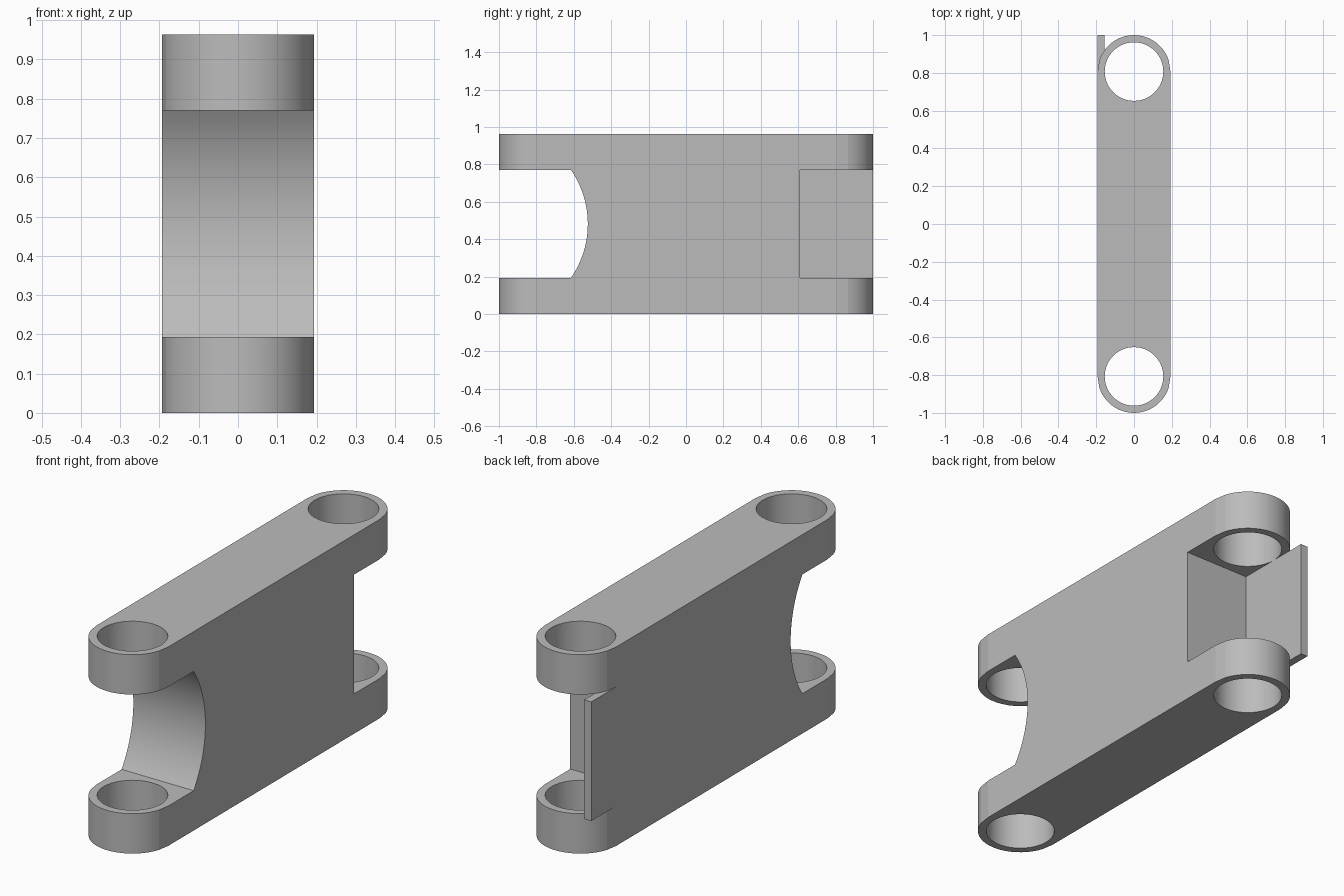
import bpy, bmesh
from math import sin, cos, asin, radians
from mathutils import Vector

if "Cube" in bpy.data.objects:
    bpy.data.objects.remove(bpy.data.objects["Cube"], do_unlink=True)

R = 0.193          # half width and lug radius
END = 1.0 - R      # lug centre distance
H = 0.963          # overall height
LOW, HIGH = R, H - R
HOLE = 0.155
BACK = 0.61        # inner wall of the back notch

grey = bpy.data.materials.new("light_grey")
grey.use_nodes = True
colour = (0.5, 0.5, 0.5, 1)
grey.diffuse_color = colour
grey.node_tree.nodes["Principled BSDF"].inputs["Base Color"].default_value = colour


def prism(name, points, offset):
    """Extrude a closed outline of 3D points by an offset vector."""
    bm = bmesh.new()
    face = bm.faces.new([bm.verts.new(p) for p in points])
    moved = bmesh.ops.extrude_face_region(bm, geom=[face])["geom"]
    verts = [v for v in moved if isinstance(v, bmesh.types.BMVert)]
    bmesh.ops.translate(bm, verts=verts, vec=Vector(offset))
    bmesh.ops.recalc_face_normals(bm, faces=bm.faces)
    mesh = bpy.data.meshes.new(name)
    bm.to_mesh(mesh)
    bm.free()
    mesh.materials.append(grey)
    obj = bpy.data.objects.new(name, mesh)
    bpy.context.collection.objects.link(obj)
    return obj


def box(name, x0, x1, y0, y1, z0, z1):
    outline = [(x0, y0, z0), (x1, y0, z0), (x1, y1, z0), (x0, y1, z0)]
    return prism(name, outline, (0, 0, z1 - z0))


def activate(obj):
    bpy.ops.object.select_all(action="DESELECT")
    obj.select_set(True)
    bpy.context.view_layer.objects.active = obj


def cut(obj, cutter):
    cutter.hide_render = True
    mod = obj.modifiers.new("cut", "BOOLEAN")
    mod.operation = "DIFFERENCE"
    mod.solver = "EXACT"
    mod.object = cutter
    activate(obj)
    bpy.ops.object.modifier_apply(modifier=mod.name)
    bpy.data.objects.remove(cutter, do_unlink=True)


# Link body: long bar with rounded ends, each with a short facet beside the flats
angles = [0] + list(range(18, 163, 6)) + [180]
outline = [(s * R * cos(radians(a)), s * (END + R * sin(radians(a))), 0)
           for s in (1, -1) for a in angles]
body = prism("link_body", outline, (0, 0, H))

# Front notch with a concave cylindrical wall
half = (HIGH - LOW) / 2
depth = 0.09
rad = (half ** 2 + depth ** 2) / (2 * depth)
centre_y = -0.525 - rad
sweep = asin(half / rad)
arc = [(-1, centre_y + rad * cos(t), H / 2 + rad * sin(t))
       for t in (sweep * (i / 12 - 1) for i in range(25))]
cut(body, prism("front_notch_cutter",
                arc + [(-1, -1.5, HIGH), (-1, -1.5, LOW)], (2, 0, 0)))

# Square back notch
cut(body, box("back_notch_cutter", -1, 1, BACK, 1.5, LOW, HIGH))

# Pin holes through both pairs of lugs
for y in (-END, END):
    ring = [(HOLE * cos(radians(a)), y + HOLE * sin(radians(a)), -0.5)
            for a in range(0, 360, 6)]
    cut(body, prism("pin_hole_cutter", ring, (0, 0, 2)))

activate(body)
bpy.ops.object.shade_smooth_by_angle(angle=radians(8))

# Stop plate along one side of the back notch
box("stop_plate", -R, -HOLE, BACK, 1.0, LOW, HIGH)
